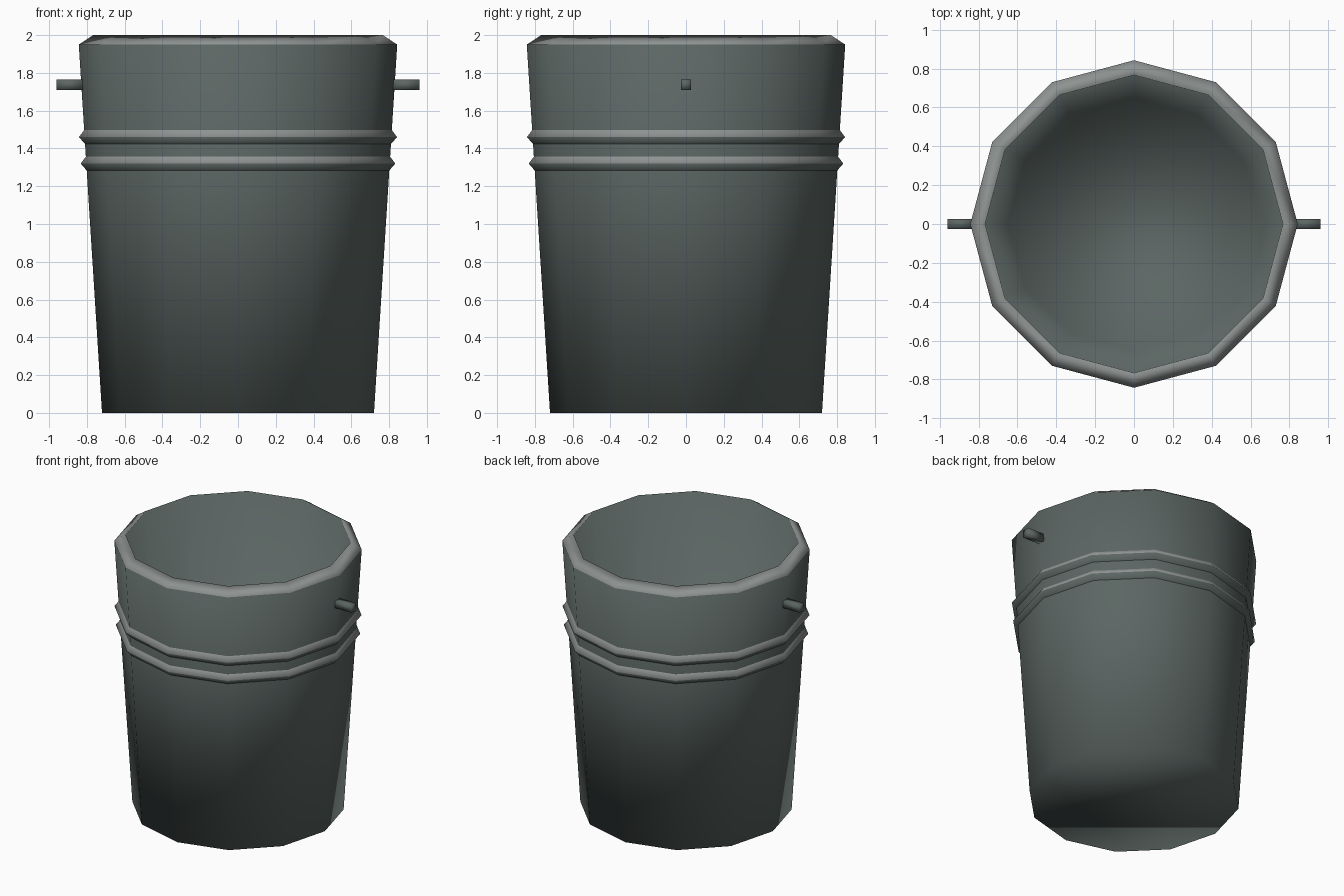
import bpy, bmesh, math

if "Cube" in bpy.data.objects:
    bpy.data.objects.remove(bpy.data.objects["Cube"])

SIDES = 12


def material(name, rgb):
    m = bpy.data.materials.new(name)
    m.diffuse_color = (*rgb, 1)
    m.use_nodes = True
    m.node_tree.nodes["Principled BSDF"].inputs["Base Color"].default_value = m.diffuse_color
    return m


dark = material("dark grey green", (0.105, 0.132, 0.125))
light = material("light worn grey", (0.27, 0.29, 0.28))


def finish(name, bm, mats, smooth=True):
    me = bpy.data.meshes.new(name)
    for f in bm.faces:
        f.smooth = smooth
    bm.to_mesh(me)
    bm.free()
    for m in mats:
        me.materials.append(m)
    ob = bpy.data.objects.new(name, me)
    bpy.context.collection.objects.link(ob)
    return ob


def lathe(name, profile, light_bands, capped=False):
    """Turn a (radius, height) profile, listed from outside bottom upwards."""
    bm = bmesh.new()
    rings = []
    for r, z in profile:
        rings.append([bm.verts.new((r * math.cos(i * math.tau / SIDES),
                                    r * math.sin(i * math.tau / SIDES), z))
                      for i in range(SIDES)])
    for k, (a, b) in enumerate(zip(rings, rings[1:])):
        for i in range(SIDES):
            j = (i + 1) % SIDES
            f = bm.faces.new((a[i], a[j], b[j], b[i]))
            f.material_index = 1 if k in light_bands else 0
    if capped:
        bm.faces.new(rings[0][::-1])
        bm.faces.new(rings[-1])
    return finish(name, bm, (dark, light))


# Bucket shell: outer wall, light sloped rim, inner wall and floor
lathe("bucket_body",
      [(0.72, 0), (0.843, 1.95), (0.767, 2.0), (0.65, 0.05)],
      {1}, capped=True)

# Two raised hoops with light upper faces
for name, z, r in (("upper_hoop", 1.46, 0.812), ("lower_hoop", 1.32, 0.803)):
    lathe(name, [(r - 0.005, z - 0.04), (r + 0.03, z), (r, z + 0.04)], {1})

# Square handle pegs on both sides
for name, s in (("right_peg", 1), ("left_peg", -1)):
    bm = bmesh.new()
    bmesh.ops.create_cube(bm, size=1)
    bmesh.ops.scale(bm, vec=(0.14, 0.054, 0.054), verts=bm.verts)
    bmesh.ops.translate(bm, vec=(s * 0.89, 0, 1.737), verts=bm.verts)
    finish(name, bm, (dark,), smooth=True)
